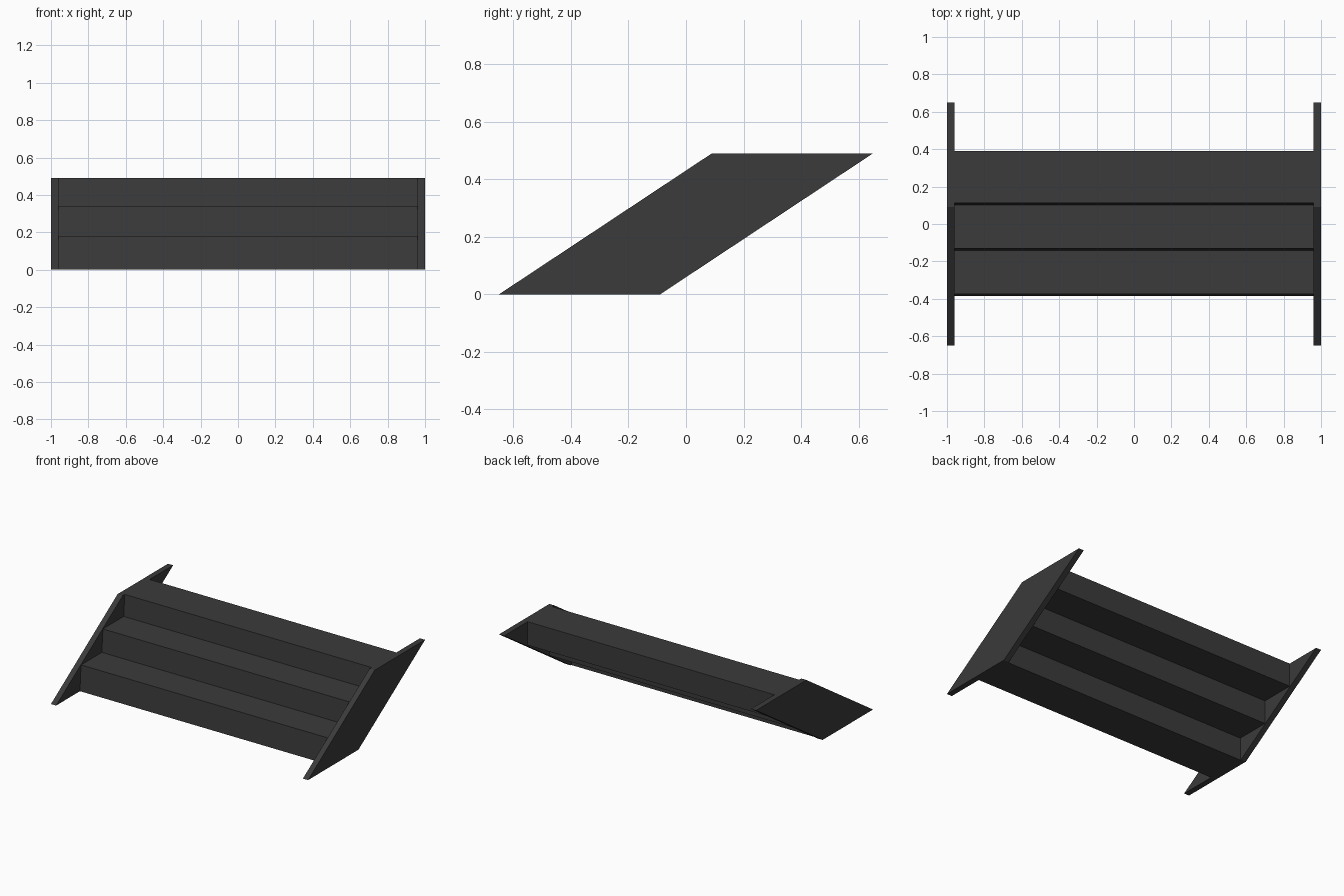
import bpy
import bmesh

if "Cube" in bpy.data.objects:
    bpy.data.objects.remove(bpy.data.objects["Cube"], do_unlink=True)

charcoal = bpy.data.materials.new("charcoal")
charcoal.use_nodes = True
charcoal.diffuse_color = (0.043, 0.043, 0.043, 1)
charcoal.node_tree.nodes["Principled BSDF"].inputs["Base Color"].default_value = charcoal.diffuse_color


def extrude_profile(name, profile, x0, x1):
    """Extrude a closed (y, z) profile from x0 to x1."""
    bm = bmesh.new()
    face = bm.faces.new([bm.verts.new((x0, y, z)) for y, z in profile])
    result = bmesh.ops.extrude_face_region(bm, geom=[face])
    moved = [v for v in result["geom"] if isinstance(v, bmesh.types.BMVert)]
    bmesh.ops.translate(bm, verts=moved, vec=(x1 - x0, 0, 0))
    bmesh.ops.recalc_face_normals(bm, faces=bm.faces)
    mesh = bpy.data.meshes.new(name)
    bm.to_mesh(mesh)
    bm.free()
    mesh.materials.append(charcoal)
    obj = bpy.data.objects.new(name, mesh)
    bpy.context.collection.objects.link(obj)
    return obj


# Slanted side panels
panel = [(-0.65, 0), (-0.09, 0), (0.65, 0.49), (0.09, 0.49)]
extrude_profile("left_side_panel", panel, 0.96, 1.0)
extrude_profile("right_side_panel", panel, -1.0, -0.96)

# Stepped flight: slightly raked risers in front, stepped underside behind
treads = [0.18, 0.34, 0.49]
undersides = [0.0, 0.16, 0.325]
run = 0.243
rake = 0.012
front, back = [], []
for i, top in enumerate(treads):
    y = -0.373 + run * i
    low = treads[i - 1] if i else 0.0
    front += [(y - rake, low), (y, top)]
    y = -0.097 + run * i
    high = undersides[i + 1] if i < 2 else top
    back += [(y, undersides[i]), (y, high)]
extrude_profile("steps", front + back[::-1], -0.96, 0.96)
